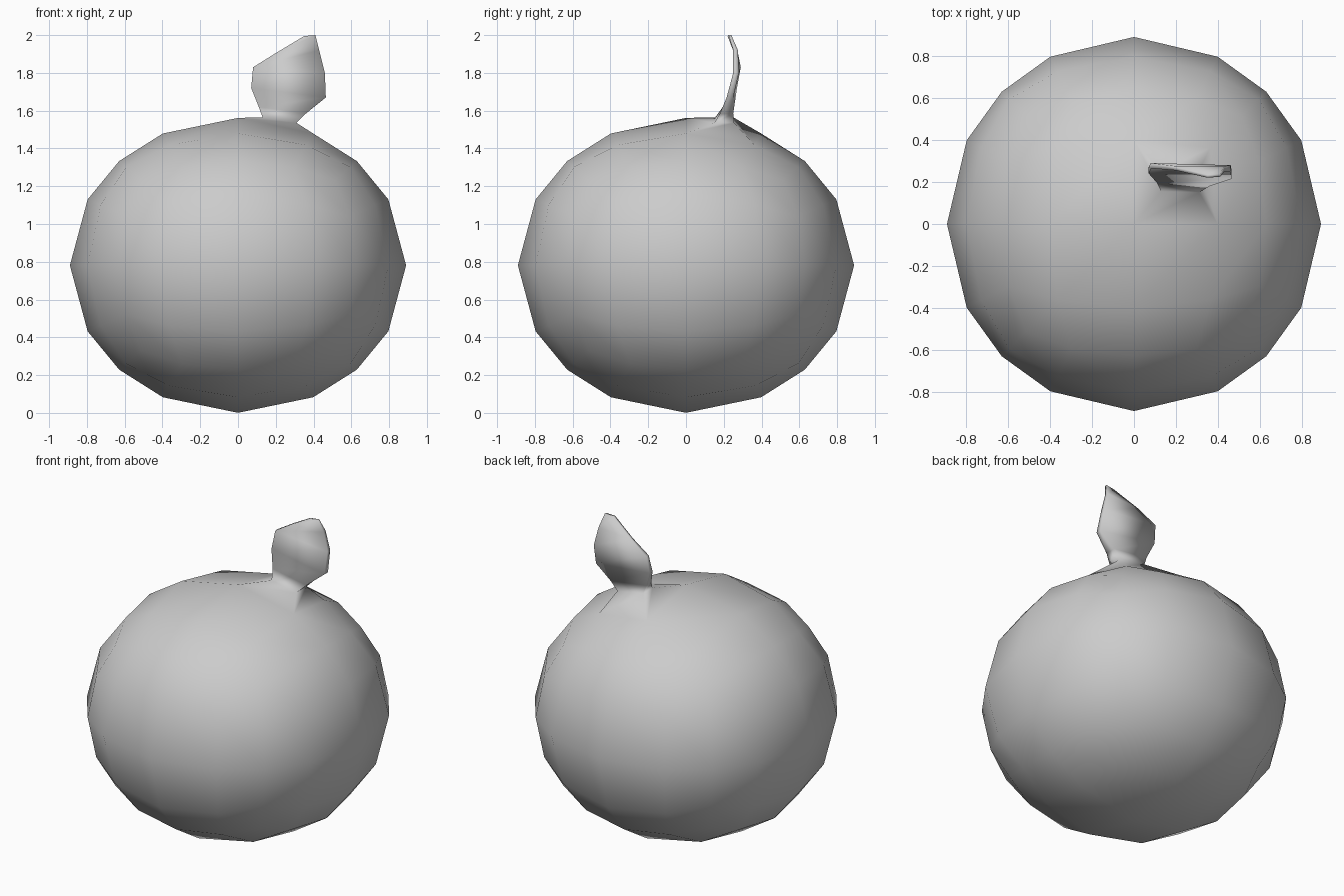
import bpy, bmesh
from mathutils import Vector

if "Cube" in bpy.data.objects:
    bpy.data.objects.remove(bpy.data.objects["Cube"])

R, SQUASH, MID = 0.89, 0.877, 0.781

# Round body: gridded cube pushed out to a squashed sphere
bm = bmesh.new()
bmesh.ops.create_cube(bm, size=2)
bmesh.ops.subdivide_edges(bm, edges=bm.edges[:], cuts=3, use_grid_fill=True)
for v in bm.verts:
    p = v.co.normalized() * R
    v.co = Vector((p.x, p.y, p.z * SQUASH + MID))

# Top face that the stalk grows out of
face = max(bm.faces, key=lambda f: f.calc_center_median().dot(Vector((0.2, 0.2, 1)))
           - 10 * (f.calc_center_median().xy - Vector((0.19, 0.19))).length)
vs = list(face.verts)
start = min(range(4), key=lambda i: vs[i].co.x + vs[i].co.y)
ring = vs[start:] + vs[:start]
bm.faces.remove(face)

# Flattened leafy stalk: left (x, z, y front, y back), right (same)
sections = [
    ((0.13, 1.565, 0.155, 0.25), (0.31, 1.535, 0.15, 0.255)),
    ((0.11, 1.62, 0.195, 0.245), (0.36, 1.585, 0.18, 0.25)),
    ((0.07, 1.72, 0.24, 0.27), (0.465, 1.67, 0.215, 0.25)),
    ((0.08, 1.83, 0.265, 0.29), (0.46, 1.80, 0.25, 0.28)),
    ((0.20, 1.905, 0.255, 0.275), (0.43, 1.92, 0.25, 0.275)),
    ((0.35, 1.985, 0.22, 0.235), (0.41, 1.99, 0.225, 0.24)),
]
for (lx, lz, lf, lb), (rx, rz, rf, rb) in sections:
    new = [bm.verts.new(c) for c in
           ((lx, lf, lz), (rx, rf, rz), (rx, rb, rz), (lx, lb, lz))]
    for i in range(4):
        j = (i + 1) % 4
        bm.faces.new((ring[i], ring[j], new[j], new[i]))
    ring = new
bm.faces.new(ring)
top = max(v.co.z for v in bm.verts)
for v in ring:
    v.co.z += 2.0 - top
bmesh.ops.recalc_face_normals(bm, faces=bm.faces[:])
for f in bm.faces:
    f.smooth = True

mesh = bpy.data.meshes.new("body_with_stalk")
bm.to_mesh(mesh)
bm.free()
obj = bpy.data.objects.new("body_with_stalk", mesh)
bpy.context.collection.objects.link(obj)
